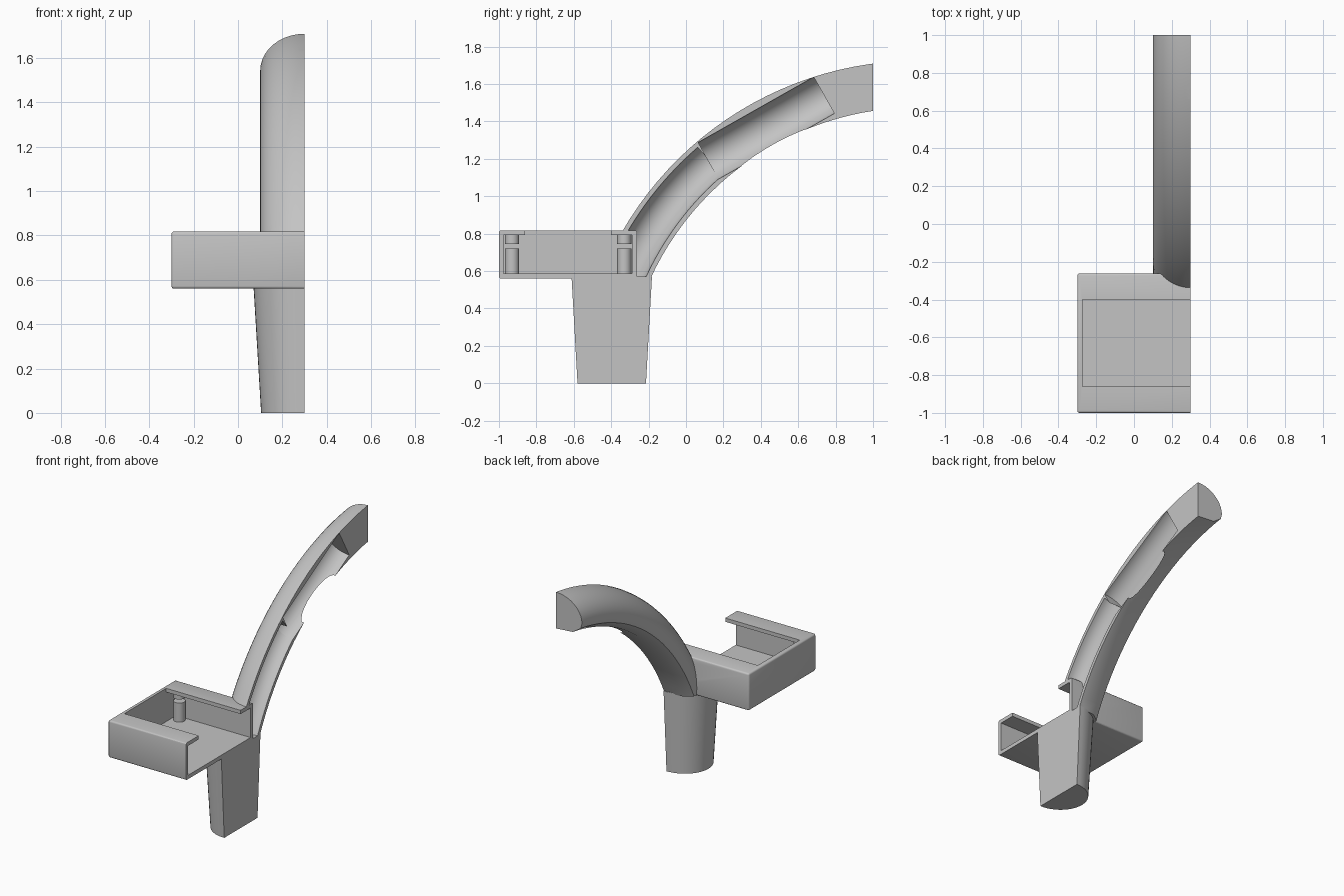
import bpy, bmesh
from math import pi, sin, cos
from mathutils import Vector

if "Cube" in bpy.data.objects:
    bpy.data.objects.remove(bpy.data.objects["Cube"], do_unlink=True)

grey = bpy.data.materials.new("plain grey")
grey.use_nodes = True
COLOUR = (0.55, 0.55, 0.55, 1)
grey.diffuse_color = COLOUR
grey.node_tree.nodes["Principled BSDF"].inputs["Base Color"].default_value = COLOUR

CUT_X = 0.3                      # flat plane where the half model ends
ARC_Y, ARC_Z, ARC_R = 1.24, -0.1, 1.7   # circle followed by the arm


def make(name, bm):
    bmesh.ops.recalc_face_normals(bm, faces=bm.faces)
    mesh = bpy.data.meshes.new(name)
    bm.to_mesh(mesh)
    bm.free()
    mesh.materials.append(grey)
    ob = bpy.data.objects.new(name, mesh)
    bpy.context.collection.objects.link(ob)
    return ob


def block(name, lo, hi, bevel=0):
    bm = bmesh.new()
    bmesh.ops.create_cube(bm, size=1)
    lo, hi = Vector(lo), Vector(hi)
    for v in bm.verts:
        v.co = (lo + hi) / 2 + v.co * (hi - lo)
    if bevel:
        bmesh.ops.bevel(bm, geom=bm.edges[:], offset=bevel, segments=3,
                        profile=0.5, affect='EDGES')
    return make(name, bm)


def rod(name, a, b, r1, r2=None, stretch=1, sides=48):
    a, b = Vector(a), Vector(b)
    bm = bmesh.new()
    bmesh.ops.create_cone(bm, cap_ends=True, segments=sides, radius1=r1,
                          radius2=r2 or r1, depth=(b - a).length)
    turn = (b - a).to_track_quat('Z', 'Y')
    for v in bm.verts:
        p = turn @ v.co
        p.x *= stretch
        v.co = p + (a + b) / 2
    return make(name, bm)


def arc_sweep(name, section, start, end, steps=28):
    # section points are (sideways, outward) offsets from the arc
    bm = bmesh.new()
    rings = []
    for i in range(steps + 1):
        t = start + (end - start) * i / steps
        rings.append([bm.verts.new((CUT_X + s, ARC_Y - (ARC_R + o) * cos(t),
                                    ARC_Z + (ARC_R + o) * sin(t)))
                      for s, o in section])
    n = len(section)
    for p, q in zip(rings, rings[1:]):
        for j in range(n):
            k = (j + 1) % n
            bm.faces.new((p[j], p[k], q[k], q[j]))
    bm.faces.new(rings[0])
    bm.faces.new(rings[-1])
    return make(name, bm)


def cut(ob, *cutters):
    for c in cutters:
        c.hide_render = True
        mod = ob.modifiers.new("cut", 'BOOLEAN')
        mod.operation = 'DIFFERENCE'
        mod.solver = 'EXACT'
        mod.object = c
        bpy.context.view_layer.objects.active = ob
        bpy.ops.object.modifier_apply(modifier=mod.name)
        bpy.data.objects.remove(c, do_unlink=True)


def half_space():
    return block("trim", (CUT_X, -2, -1), (2, 2, 3))


def smooth(ob):
    bpy.ops.object.select_all(action='DESELECT')
    ob.select_set(True)
    bpy.context.view_layer.objects.active = ob
    bpy.ops.object.shade_smooth_by_angle(angle=pi / 6)


# Tray: rounded box, hollow, open on top between two lips
tray = block("tray", (-0.3, -1, 0.56), (0.6, -0.262, 0.818), bevel=0.012)
cut(tray,
    block("cavity", (-0.272, -0.975, 0.587), (0.8, -0.29, 0.792)),
    block("opening", (-0.272, -0.86, 0.7), (0.8, -0.4, 0.9)),
    rod("wire_hole", (CUT_X, -0.4, 0.69), (CUT_X, -0.2, 0.69), 0.085),
    half_space())
smooth(tray)

# Screw bosses on the floor and pegs under the lips
for place, y in (("front", -0.93), ("back", -0.33)):
    smooth(rod(place + "_boss", (-0.22, y, 0.58), (-0.22, y, 0.72), 0.038, sides=24))
    smooth(rod(place + "_peg", (-0.22, y, 0.745), (-0.22, y, 0.8), 0.038, sides=24))

# Stem: tapered socket with a blind bore
stem = rod("stem", (CUT_X, -0.397, 0), (CUT_X, -0.397, 0.57), 0.183, 0.215, stretch=1.07)
cut(stem,
    rod("stem_bore", (CUT_X, -0.4, -0.1), (CUT_X, -0.4, 0.55), 0.12),
    half_space())
smooth(stem)

# Arm: domed section with a flat underside, swept along the arc
dome = [(0.2 * cos(pi * i / 20), -0.04 + 0.165 * sin(pi * i / 20)) for i in range(21)]
under = [(-0.19, -0.075), (-0.13, -0.115), (0, -0.125), (0.13, -0.115), (0.19, -0.075)]
arm = arc_sweep("arm", dome + under, 0.25, 1.52)
ring = [(0.1 * cos(pi * i / 16), 0.1 * sin(pi * i / 16)) for i in range(32)]
cut(arm,
    arc_sweep("lower_bore", ring, 0.2, 0.858),
    rod("upper_bore", (CUT_X, 0.12, 1.19), (CUT_X, 0.738, 1.54), 0.112),
    block("tray_room", (-1, -2, 0), (2, -0.27, 0.81)),
    block("base_trim", (-1, -2, -1), (2, 2, 0.56)),
    block("tip_trim", (-1, 1, 0), (2, 3, 3)),
    half_space())
smooth(arm)
